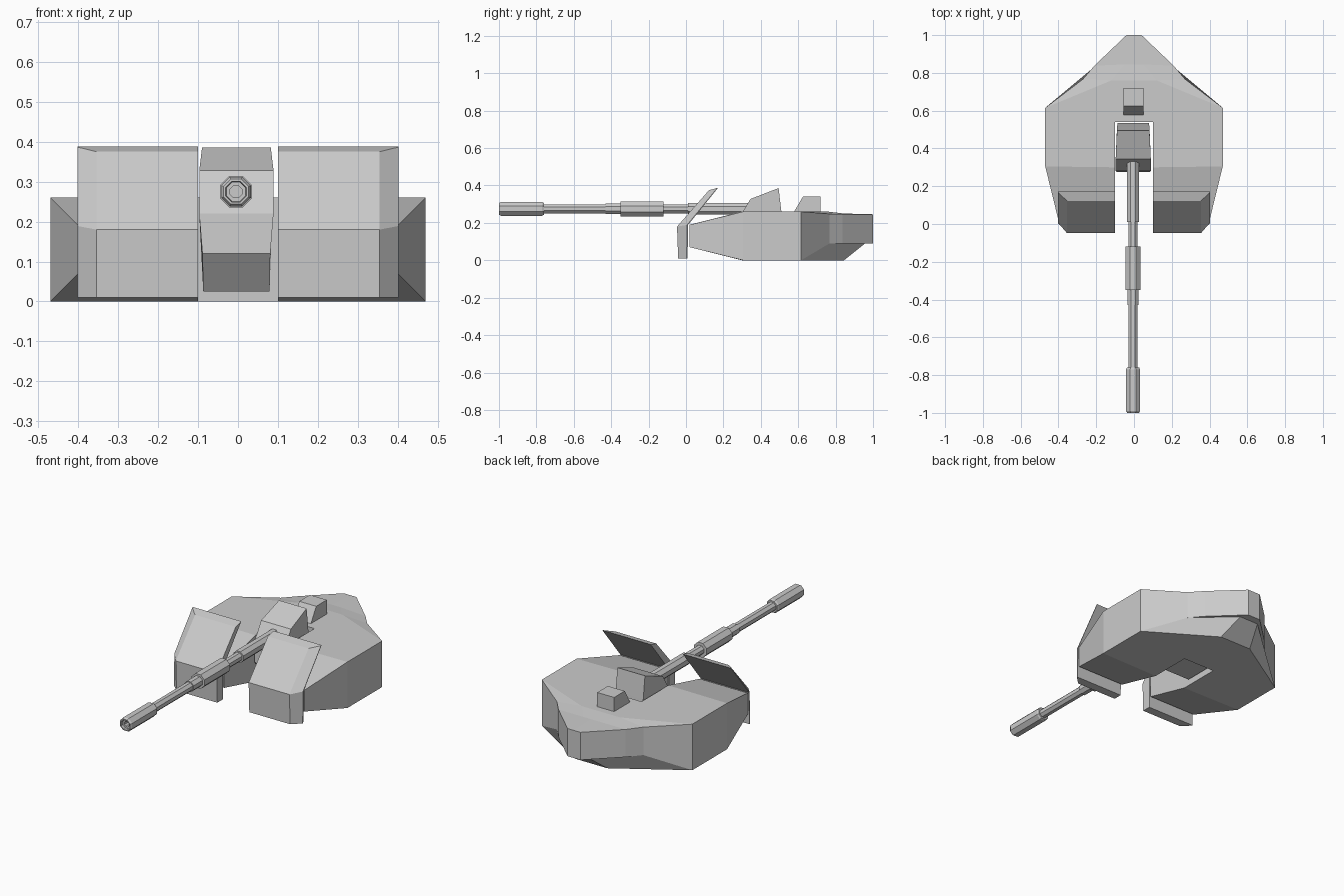
import bpy, bmesh
from math import cos, sin, pi

if "Cube" in bpy.data.objects:
    bpy.data.objects.remove(bpy.data.objects["Cube"])


def finish(name, bm):
    bmesh.ops.remove_doubles(bm, verts=bm.verts, dist=0.0005)
    bmesh.ops.recalc_face_normals(bm, faces=bm.faces)
    mesh = bpy.data.meshes.new(name)
    bm.to_mesh(mesh)
    bm.free()
    ob = bpy.data.objects.new(name, mesh)
    bpy.context.collection.objects.link(ob)
    return ob


def loft(name, rings):
    """Skin a list of matching closed sections and cap both ends."""
    bm = bmesh.new()
    vs = [[bm.verts.new(p) for p in r] for r in rings]
    n = len(vs[0])
    for a, b in zip(vs, vs[1:]):
        for i in range(n):
            j = (i + 1) % n
            bm.faces.new((a[i], a[j], b[j], b[i]))
    bm.faces.new(vs[0])
    bm.faces.new(vs[-1])
    return finish(name, bm)


def block(name, profile, cx=-0.004):
    """Side profile of (y, z, half width) swept across x."""
    return loft(name, [[(cx + s * w, y, z) for y, z, w in profile] for s in (-1, 1)])


# Hull: half outline stations (x, y, bottom z, top z) from the notch round to the tail
stations = [(0, .54, 0, .26), (.1, .54, 0, .26), (.1, .3, 0, .26), (.1, .02, .07, .19),
            (.4, .02, .07, .19), (.47, .305, 0, .26), (.47, .615, 0, .26),
            (.27, .767, .09, .248), (.21, .838, .09, .246), (.04, 1, .09, .246),
            (0, 1, .09, .246)]
# Inner points of the roof and belly (indices 11-14)
roof_pts = [(.12, .76, .26), (0, .76, .26), (.05, .845, .25), (0, .845, .25)]
belly_pts = [(.1, .845, 0), (0, .845, 0), (.06, .957, .09), (0, .957, .09)]
roof_faces = [(2, 3, 4, 5), (0, 1, 2, 5, 6, 11, 12), (6, 7, 11), (7, 8, 13, 11),
              (8, 9, 10, 14, 13), (11, 13, 14, 12)]
belly_faces = [(2, 3, 4, 5), (0, 1, 2, 5, 6, 11, 12), (6, 7, 13, 11),
               (7, 8, 9, 10, 14, 13), (11, 13, 14, 12)]
bm = bmesh.new()
for s in (1, -1):
    top = [bm.verts.new((s * x, y, z)) for x, y, z in
           [(p[0], p[1], p[3]) for p in stations] + roof_pts]
    low = [bm.verts.new((s * x, y, z)) for x, y, z in
           [(p[0], p[1], p[2]) for p in stations] + belly_pts]
    for i in range(len(stations) - 1):
        bm.faces.new((top[i], top[i + 1], low[i + 1], low[i]))
    for f in roof_faces:
        bm.faces.new([top[i] for i in f])
    for f in belly_faces:
        bm.faces.new([low[i] for i in f])
finish("turret_hull", bm)

# Bent cheek shields with a bevelled outer end
front = [(-.042, .01), (-.048, .18), (.123, .375)]
back = [(.172, .388), (.012, .19), (.008, .01)]
for side, s in (("right", 1), ("left", -1)):
    full = front + back
    thin = [(f[0] + (b[0] - f[0]) * .9, f[1] + (b[1] - f[1]) * .9)
            for f, b in zip(front, reversed(back))] + back
    loft(side + "_cheek_shield",
         [[(s * x, y, z) for y, z in sec]
          for x, sec in ((.1, full), (.355, full), (.402, thin))])

# Gun mantlet in the notch
block("mantlet", [(.495, .386, .086), (.345, .328, .093), (.28, .22, .093),
                  (.275, .12, .085), (.35, .025, .083), (.535, .025, .083),
                  (.51, .26, .086)])

# Roof sight
block("roof_sight", [(.578, .25, .053), (.578, .26, .053), (.625, .34, .053),
                     (.72, .34, .053), (.72, .25, .053)], -.002)

# Octagonal stepped barrel (y, radius), starting inside the bore
steps = [(-.94, .016), (-.985, .016), (-.985, .026), (-1, .028), (-1, .034),
         (-.99, .04), (-.77, .04), (-.76, .035), (-.76, .026), (-.43, .026),
         (-.43, .031), (-.35, .031), (-.35, .043), (-.12, .043), (-.12, .026),
         (.01, .026), (.01, .034), (.36, .034)]
loft("gun_barrel",
     [[(-.005 + r * cos((k + .5) * pi / 4), y, .275 + r * sin((k + .5) * pi / 4))
       for k in range(8)] for y, r in steps])
